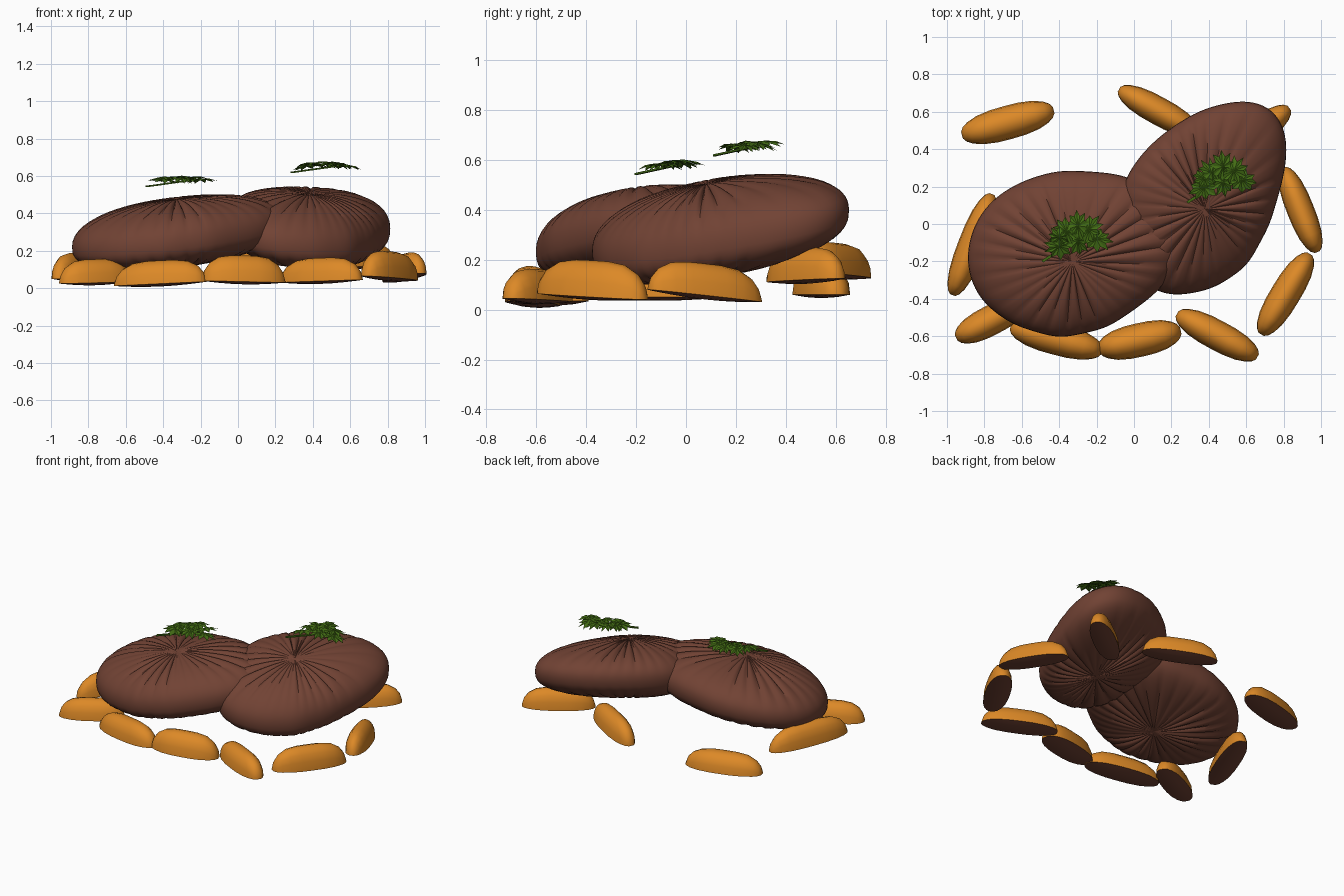
import bpy, math, random
from mathutils import Matrix, Vector

if "Cube" in bpy.data.objects:
    bpy.data.objects.remove(bpy.data.objects["Cube"])

random.seed(4)


def material(name, rgb):
    m = bpy.data.materials.new(name)
    m.diffuse_color = (*rgb, 1)
    m.use_nodes = True
    m.node_tree.nodes["Principled BSDF"].inputs["Base Color"].default_value = m.diffuse_color
    return m


BROWN = material("roast brown", (0.165, 0.055, 0.034))
ORANGE = material("golden orange", (0.72, 0.25, 0.02))
GREEN = material("herb green", (0.055, 0.15, 0.007))


def make(name, verts, faces, mats, smooth=None):
    me = bpy.data.meshes.new(name)
    me.from_pydata(verts, [], faces)
    for m in mats:
        me.materials.append(m)
    ob = bpy.data.objects.new(name, me)
    bpy.context.collection.objects.link(ob)
    if smooth:
        bpy.ops.object.select_all(action='DESELECT')
        ob.select_set(True)
        bpy.context.view_layer.objects.active = ob
        bpy.ops.object.shade_smooth_by_angle(angle=math.radians(smooth))
    return ob


def radii(pole, outline, n):
    """Smoothed distance from the pole to the outline, for n directions."""
    tau = 2 * math.pi
    pts = sorted((math.atan2(y - pole[1], x - pole[0]) % tau,
                  math.hypot(x - pole[0], y - pole[1])) for x, y in outline)
    pts = [(pts[-1][0] - tau, pts[-1][1])] + pts + [(pts[0][0] + tau, pts[0][1])]
    out = []
    for i in range(n):
        a = tau * i / n
        for (a0, r0), (a1, r1) in zip(pts, pts[1:]):
            if a0 <= a <= a1:
                t = (a - a0) / (a1 - a0)
                # straight outline between neighbours, in polar form
                out.append(r0 * r1 * math.sin(a1 - a0) /
                           (r0 * math.sin(a - a0) + r1 * math.sin(a1 - a)))
                break
    for _ in range(3):
        out = [sum(out[(i + k) % n] for k in range(-3, 4)) / 7 for i in range(n)]
    return [r * 1.012 for r in out]


def steak(name, pole, outline, mid, slope, top, bottom, seed):
    """Puffy slab with folds running out from the pole, above and below."""
    n, rings = 160, 26
    rad = radii(pole, outline, n)
    verts, faces = [], []
    for j in range(1, rings):
        phi = math.pi * j / rings
        s, c = math.sin(phi) ** 0.88, math.cos(phi)
        h = top * c ** 0.9 if c > 0 else -bottom * abs(c) ** 0.75
        fold = min(1, s * 2.5) * max(0, 1 - s ** 5) + 0.12
        for i in range(n):
            a = 2 * math.pi * i / n
            w = 1 - abs(math.sin(15 * a + 1.3 * math.sin(2 * a + seed)))
            w = w ** 2 * (0.7 + 0.4 * math.sin(3 * a + seed))
            x, y = rad[i] * s * math.cos(a), rad[i] * s * math.sin(a)
            z = mid + slope[0] * x + slope[1] * y + h
            z -= math.copysign(0.02 * w * fold, c)
            verts.append((pole[0] + x, pole[1] + y, z))
    for j in range(rings - 2):
        for i in range(n):
            k = (i + 1) % n
            faces.append((j * n + i, (j + 1) * n + i, (j + 1) * n + k, j * n + k))
    t = len(verts)
    verts += [(*pole, mid + top - 0.005), (*pole, mid - bottom + 0.005)]
    last = (rings - 2) * n
    for i in range(n):
        k = (i + 1) % n
        faces += [(t, i, k), (t + 1, last + k, last + i)]
    make(name, verts, faces, [BROWN], 50)


steak("left_steak", (-0.33, -0.2),
      [(-0.89, -0.22), (-0.86, -0.03), (-0.76, 0.12), (-0.6, 0.22), (-0.4, 0.28),
       (-0.15, 0.265), (-0.02, 0.245), (0.12, 0.15), (0.25, -0.02), (0.26, -0.14),
       (0.15, -0.33), (0, -0.45), (-0.15, -0.55), (-0.4, -0.605), (-0.65, -0.53),
       (-0.82, -0.4)], 0.28, (0.11, 0.1), 0.2, 0.165, 0.4)
steak("right_steak", (0.38, 0.08),
      [(-0.06, 0.2), (0.03, 0.35), (0.15, 0.47), (0.35, 0.6), (0.6, 0.66),
       (0.76, 0.61), (0.815, 0.45), (0.79, 0.25), (0.72, 0), (0.6, -0.22),
       (0.42, -0.34), (0.2, -0.38), (0.07, -0.33), (-0.02, -0.2), (-0.06, 0)],
      0.31, (-0.12, 0.2), 0.2, 0.18, 2.1)


def wedge(name, end_a, end_b, z_a, z_b, height, width):
    """Potato wedge between two points: flat skin below, arched flesh above."""
    a, b = Vector((*end_a, z_a)), Vector((*end_b, z_b))
    axis = b - a
    side = Vector((-axis.y, axis.x, 0)).normalized()
    stations = (-1, -0.94, -0.82, -0.6, -0.3, 0, 0.3, 0.6, 0.82, 0.94, 1)
    arch, skin = 9, 3
    n = arch + skin
    verts, faces = [], []
    for u in stations:
        w = width / 2 * (0.2 + 0.8 * (1 - abs(u) ** 2.8) ** 0.65)
        h = height * (0.08 + 0.92 * (1 - abs(u) ** 4) ** 0.65)
        base = a + axis * (u + 1) / 2
        for i in range(n):
            if i < arch:
                t = math.pi * i / (arch - 1)
                p = (w * math.cos(t), h * math.sin(t) ** 0.9)
            else:
                t = (i - arch + 1) / (skin + 1) * 2 - 1
                p = (w * t, -0.014 * (1 - t * t) * (1 - u * u))
            verts.append(base + side * p[0] + Vector((0, 0, p[1])))
    for j in range(len(stations) - 1):
        for i in range(n):
            k = (i + 1) % n
            faces.append((j * n + i, j * n + k, (j + 1) * n + k, (j + 1) * n + i))
    faces += [tuple(range(n - 1, -1, -1)), tuple(range(len(verts) - n, len(verts)))]
    ob = make(name, verts, faces, [ORANGE, BROWN], 40)
    for p in ob.data.polygons[:-2]:
        if p.index % n >= arch - 1:
            p.material_index = 1


# ring of potato wedges: ends, base heights, height, width
WEDGES = [
    ((-0.92, 0.475), (-0.43, 0.61), 0.06, 0.06, 0.12, 0.18),
    ((-0.08, 0.72), (0.34, 0.49), 0.125, 0.15, 0.13, 0.15),
    ((0.83, 0.62), (0.46, 0.34), 0.125, 0.11, 0.13, 0.15),
    ((0.80, 0.30), (0.98, -0.15), 0.03, 0.08, 0.13, 0.145),
    ((0.94, -0.16), (0.68, -0.59), 0.04, 0.065, 0.145, 0.16),
    ((0.23, -0.48), (0.66, -0.71), 0.03, 0.045, 0.125, 0.16),
    ((-0.19, -0.67), (0.25, -0.57), 0.04, 0.03, 0.14, 0.18),
    ((-0.66, -0.55), (-0.17, -0.68), 0.012, 0.035, 0.125, 0.17),
    ((-0.95, -0.61), (-0.58, -0.42), 0.025, 0.035, 0.125, 0.16),
    ((-0.97, -0.38), (-0.76, 0.16), 0.05, 0.05, 0.14, 0.15)]
for i, spec in enumerate(WEDGES):
    wedge(f"potato_wedge_{i + 1}", *spec)


def herb_sprig(name, origin):
    """Jagged leaflets overlapping on a thin stem."""
    verts, faces = [], []
    # stem as a thin square bar
    p, q = Vector((-0.19, -0.14, -0.035)), Vector((0.06, 0.02, 0.0))
    for e in (p, q):
        verts += [e + Vector(d) for d in ((-.004, .006, 0), (.004, -.006, 0),
                                          (.004, -.006, .008), (-.004, .006, .008))]
    faces += [(0, 1, 5, 4), (1, 2, 6, 5), (2, 3, 7, 6), (3, 0, 4, 7),
              (3, 2, 1, 0), (4, 5, 6, 7)]
    leaves = [(-0.10, -0.06, 0.0, 0.09, 200), (-0.06, 0.02, 0.01, 0.085, 130),
              (0.0, 0.05, 0.015, 0.09, 95), (0.0, -0.03, 0.005, 0.085, 280),
              (0.06, 0.03, 0.01, 0.09, 55), (0.10, -0.02, 0.0, 0.09, 350),
              (-0.10, -0.01, 0.01, 0.07, 165)]
    for x, y, z, size, turn in leaves:
        rot = (Matrix.Rotation(math.radians(turn), 3, 'Z') @
               Matrix.Rotation(random.uniform(-0.2, 0.2), 3, 'X') @
               Matrix.Rotation(random.uniform(-0.1, 0.25), 3, 'Y'))
        first, n = len(verts), 18
        c = Vector((x, y, z))
        verts.append(c + Vector((0, 0, 0.012)))
        for i in range(n):
            a = 2 * math.pi * i / n
            r = size * (1.0 if i % 2 == 0 else 0.66) * random.uniform(0.85, 1.05)
            v = Vector((r * math.cos(a), 0.8 * r * math.sin(a),
                        0.006 if i % 2 else -0.008))
            verts.append(c + rot @ v)
        faces += [(first, first + 1 + i, first + 1 + (i + 1) % n) for i in range(n)]
    ob = make(name, verts, faces, [GREEN])
    ob.location = origin


herb_sprig("left_herb_sprig", (-0.3, -0.06, 0.575))
herb_sprig("right_herb_sprig", (0.475, 0.255, 0.65))
